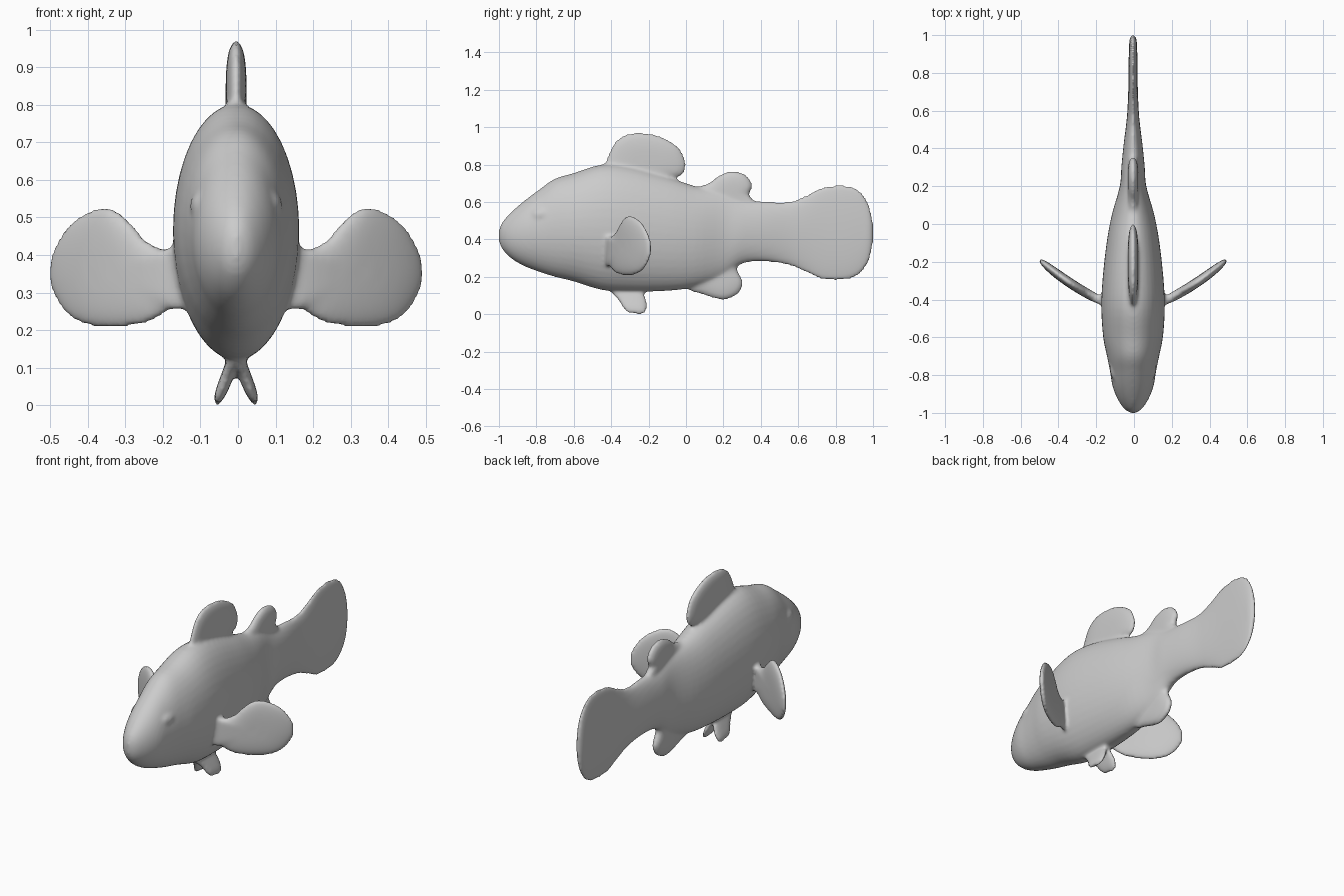
import bpy, bmesh, math
from mathutils import Vector

if "Cube" in bpy.data.objects:
    bpy.data.objects.remove(bpy.data.objects["Cube"])

OFFSET = -0.005  # the whole animal sits slightly off its axis

grey = bpy.data.materials.new("plain grey")
grey.use_nodes = True
colour = (0.6, 0.6, 0.6, 1)
grey.diffuse_color = colour
grey.node_tree.nodes["Principled BSDF"].inputs["Base Color"].default_value = colour


def spline(points, steps, closed):
    """Catmull-Rom curve through points of any dimension."""
    p = [Vector(q) for q in points]
    n = len(p)
    get = (lambda i: p[i % n]) if closed else (lambda i: p[max(0, min(n - 1, i))])
    out = []
    for i in range(n if closed else n - 1):
        a, b, c, d = get(i - 1), get(i), get(i + 1), get(i + 2)
        for k in range(steps):
            t = k / steps
            out.append(0.5 * (2 * b + (c - a) * t + (2 * a - 5 * b + 4 * c - d) * t * t
                              + (3 * b - a - 3 * c + d) * t ** 3))
    return out if closed else out + [p[-1]]


def skin(name, rings):
    """Closed surface through a list of equal-length rings."""
    bm = bmesh.new()
    rows = [[bm.verts.new(v) for v in ring] for ring in rings]
    n = len(rows[0])
    for lower, upper in zip(rows, rows[1:]):
        for i in range(n):
            j = (i + 1) % n
            bm.faces.new((lower[i], lower[j], upper[j], upper[i]))
    bm.faces.new(rows[0][::-1])
    bm.faces.new(rows[-1])
    bmesh.ops.recalc_face_normals(bm, faces=bm.faces)
    mesh = bpy.data.meshes.new(name)
    bm.to_mesh(mesh)
    bm.free()
    obj = bpy.data.objects.new(name, mesh)
    bpy.context.collection.objects.link(obj)
    mesh.materials.append(grey)
    return obj


def fin(name, outline, half, place):
    """Rounded plate from a 2D outline; place maps (u, v, thickness) to 3D."""
    edge = spline(outline, 5, True)
    mid = sum(edge, Vector((0, 0))) / len(edge)
    rings = []
    for k in range(-8, 9):
        a = k / 8 * math.radians(86)
        scale, lift = math.cos(a) ** 0.6, half * math.sin(a)
        rings.append([place(*(mid + (q - mid) * scale), lift) for q in edge])
    return skin(name, rings)


# Body and tail: y, bottom z, top z, half width
stations = [
    (-1.0, .39, .45, .012), (-.98, .345, .495, .045), (-.93, .295, .55, .08),
    (-.86, .255, .61, .108), (-.78, .225, .67, .122), (-.7, .20, .725, .138),
    (-.6, .175, .755, .158), (-.45, .13, .80, .168), (-.3, .12, .79, .162),
    (-.1, .125, .735, .14), (.05, .145, .685, .112), (.2, .20, .655, .07),
    (.3, .27, .615, .062), (.42, .282, .603, .05), (.55, .262, .602, .034),
    (.64, .225, .635, .028), (.72, .188, .675, .025), (.8, .18, .69, .024),
    (.88, .19, .685, .023), (.94, .225, .65, .021), (.98, .29, .58, .018),
    (1.0, .38, .49, .008)]
rings = []
for y, low, high, half in spline(stations, 4, False):
    ring = []
    for i in range(40):
        a = math.tau * i / 40
        ring.append((half * math.cos(a), y, (low + high) / 2 + (high - low) / 2 * math.sin(a)))
    rings.append(ring)
fish = skin("fish", rings)
parts = []

# Fins along the middle
upright = lambda y, z, t: (t, y, z)
middle_fins = {
    "front_dorsal_fin": [(-.45, .74), (-.425, .83), (-.38, .92), (-.31, .965), (-.2, .967),
                         (-.1, .935), (-.03, .88), (0, .80), (-.02, .745), (-.07, .72),
                         (-.1, .62), (-.38, .62)],
    "rear_dorsal_fin": [(.05, .66), (.12, .70), (.18, .745), (.25, .765), (.32, .745),
                        (.355, .69), (.34, .635), (.38, .58), (.3, .5), (.1, .5)],
    "anal_fin": [(.0, .15), (.09, .105), (.2, .077), (.28, .11), (.305, .17), (.275, .24),
                 (.28, .30), (.2, .35), (.05, .3)]}
for name, outline in middle_fins.items():
    parts.append(fin(name, outline, .028, upright))

# Paired fins and brow bumps
pectoral = [(.13, .27), (.18, .25), (.23, .22), (.31, .207), (.4, .213), (.455, .245),
            (.493, .31), (.498, .37), (.48, .43), (.44, .485), (.38, .523), (.33, .525),
            (.28, .485), (.24, .44), (.19, .415), (.13, .415)]
pelvic = [(-.41, .14), (-.36, .07), (-.32, .015), (-.27, .0), (-.22, .005), (-.208, .06),
          (-.23, .13), (-.28, .2), (-.36, .2)]
for side, word in ((1, "left"), (-1, "right")):
    swept = lambda x, z, t: (side * (x - .4 * t), -.42 + .45 * (x - .14) + .55 * (x - .14) ** 2 + t, z)
    splayed = lambda y, z, t: (side * (.015 + .38 * (.1 - z) + t), y, z)
    parts.append(fin(word + "_pectoral_fin", pectoral, .024, swept))
    parts.append(fin(word + "_pelvic_fin", pelvic, .018, splayed))
    bpy.ops.mesh.primitive_uv_sphere_add(segments=20, ring_count=12, location=(side * .093, -.76, .53))
    brow = bpy.context.object
    brow.name = word + "_brow"
    brow.scale = (.03, .07, .04)
    brow.data.materials.append(grey)
    parts.append(brow)

# Fuse everything into one soft skin
bpy.ops.object.select_all(action='DESELECT')
for part in parts + [fish]:
    part.select_set(True)
bpy.context.view_layer.objects.active = fish
bpy.ops.object.join()
fish.location.x = OFFSET
remesh = fish.modifiers.new("Fuse", 'REMESH')
remesh.mode = 'VOXEL'
remesh.voxel_size = .01
remesh.use_smooth_shade = True
soften = fish.modifiers.new("Soften", 'SMOOTH')
soften.factor = .5
soften.iterations = 7
bpy.ops.object.shade_smooth()
